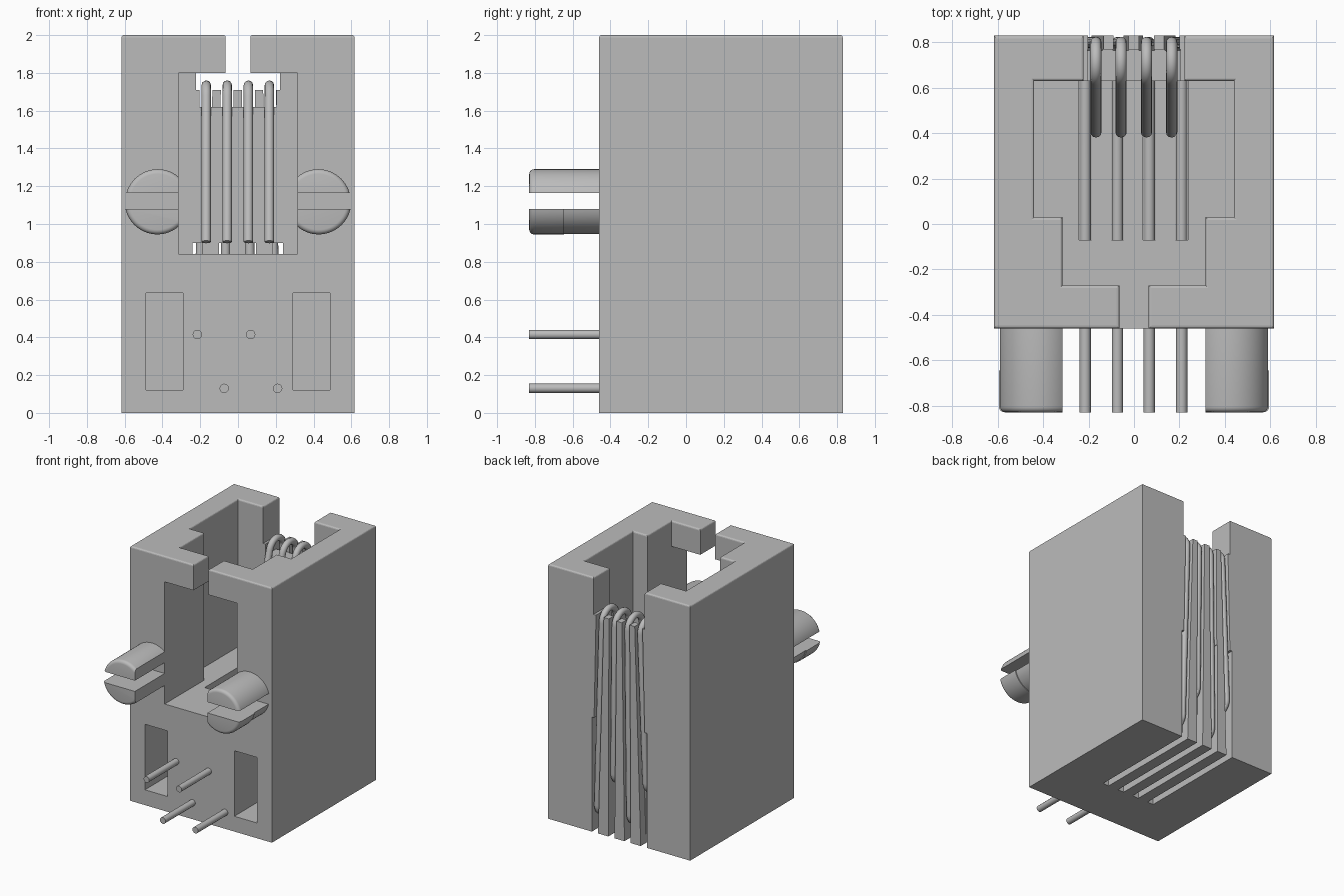
import bpy, bmesh, math
from mathutils import Vector, Matrix

cube = bpy.data.objects.get("Cube")
if cube:
    bpy.data.objects.remove(cube)

grey = bpy.data.materials.new("light grey plastic")
grey.use_nodes = True
colour = (0.5, 0.5, 0.5, 1)
grey.diffuse_color = colour
grey.node_tree.nodes["Principled BSDF"].inputs["Base Color"].default_value = colour


def add_object(name, data):
    obj = bpy.data.objects.new(name, data)
    data.materials.append(grey)
    bpy.context.scene.collection.objects.link(obj)
    return obj


def mesh_object(name, bm):
    bmesh.ops.recalc_face_normals(bm, faces=bm.faces)
    mesh = bpy.data.meshes.new(name)
    bm.to_mesh(mesh)
    bm.free()
    return add_object(name, mesh)


def prism(name, points, offset):
    """Extrude a flat polygon of 3D points by an offset."""
    bm = bmesh.new()
    face = bm.faces.new([bm.verts.new(p) for p in points])
    new = bmesh.ops.extrude_face_region(bm, geom=[face])["geom"]
    verts = [g for g in new if isinstance(g, bmesh.types.BMVert)]
    bmesh.ops.translate(bm, vec=offset, verts=verts)
    return mesh_object(name, bm)


def box(name, x, y, z):
    base = [(x[0], y[0], z[0]), (x[1], y[0], z[0]), (x[1], y[1], z[0]), (x[0], y[1], z[0])]
    return prism(name, base, (0, 0, z[1] - z[0]))


# Housing and the shapes cut out of it
FLOOR, FRONT, BACK = 0.84, -0.46, 0.83
housing = box("housing", (-0.617, 0.617), (FRONT, BACK), (0, 2))
pin_x = (-0.215, -0.073, 0.067, 0.21)
tip_x = (-0.168, -0.057, 0.055, 0.166)
pin_z = (0.415, 0.13, 0.415, 0.13)

outline = [(0.315, -0.27), (0.315, 0.03), (0.44, 0.03), (0.44, 0.63)]
outline += [(-x, y) for x, y in reversed(outline)]
cutters = [
    prism("socket_cutter", [(x, y, FLOOR) for x, y in outline], (0, 0, 1.3)),
    box("window_cutter", (-0.315, 0.315), (-0.6, -0.2), (FLOOR, 1.8)),
    box("latch_slot_cutter", (-0.065, 0.065), (-0.6, -0.2), (1.7, 2.1)),
    box("back_notch_cutter", (-0.222, 0.222), (0.55, 0.95), (1.71, 2.1)),
    box("comb_step_cutter", (-0.204, 0.204), (0.55, 0.77), (1.62, 1.9)),
]
for side in (-1, 1):
    cutters.append(box("pocket_cutter", sorted((side * 0.29, side * 0.487)),
                       (-0.6, 0.1), (0.12, 0.635)))
for bottom, top in zip(pin_x, tip_x):
    cutters.append(box("floor_slot_cutter", (bottom - 0.027, bottom + 0.027),
                       (-0.07, 0.9), (-0.1, 0.9)))
    groove = [(bottom - 0.027, 0.765, -0.01), (bottom + 0.027, 0.765, -0.01),
              (top + 0.034, 0.765, 1.75), (top - 0.034, 0.765, 1.75)]
    cutters.append(prism("groove_cutter", groove, (0, 0.2, 0)))

for cutter in cutters:
    cutter.hide_render = True
    mod = housing.modifiers.new(cutter.name, "BOOLEAN")
    mod.operation, mod.solver, mod.object = "DIFFERENCE", "EXACT", cutter

# Bake the cuts, then round the top rim
bpy.context.view_layer.update()
graph = bpy.context.evaluated_depsgraph_get()
baked = bpy.data.meshes.new_from_object(housing.evaluated_get(graph))
housing.modifiers.clear()
for cutter in cutters:
    bpy.data.objects.remove(cutter)
bm = bmesh.new()
bm.from_mesh(baked)
bmesh.ops.remove_doubles(bm, verts=bm.verts, dist=0.0005)
bmesh.ops.dissolve_limit(bm, angle_limit=0.01, verts=bm.verts, edges=bm.edges)
rim = [e for e in bm.edges if all(v.co.z > 1.999 for v in e.verts)
       and len(e.link_faces) == 2 and e.calc_face_angle() > 1]
bmesh.ops.bevel(bm, geom=rim, offset=0.012, segments=3, profile=0.5, affect="EDGES")
bm.to_mesh(baked)
bm.free()
housing.data = baked


def half_peg(name, side, radius, x, length, keep_up):
    """Half of a split mounting peg, trimmed flush with the window."""
    bm = bmesh.new()
    bmesh.ops.create_cone(bm, cap_ends=True, segments=64, radius1=radius,
                          radius2=radius, depth=length)
    end = [e for e in bm.edges if all(v.co.z > 0 for v in e.verts)]
    bmesh.ops.bevel(bm, geom=end, offset=0.025, segments=4, profile=0.5, affect="EDGES")
    bmesh.ops.transform(bm, verts=bm.verts, matrix=Matrix.Translation(
        (side * x, -0.83 + length / 2, 1.118)) @ Matrix.Rotation(math.pi / 2, 4, "X"))
    cuts = [((side * 0.315, 0, 0), (-side, 0, 0)),
            ((0, 0, 1.165), (0, 0, -1)) if keep_up else ((0, 0, 1.08), (0, 0, 1))]
    for point, normal in cuts:
        cut = bmesh.ops.bisect_plane(bm, geom=bm.verts[:] + bm.edges[:] + bm.faces[:],
                                     plane_co=point, plane_no=normal, clear_outer=True)
        edges = [g for g in cut["geom_cut"] if isinstance(g, bmesh.types.BMEdge)]
        bmesh.ops.edgeloop_fill(bm, edges=edges)
    return mesh_object(name, bm)


# Split mounting pegs, with a snap barb on each lower half
pegs = []
for side, label in ((-1, "right"), (1, "left")):
    pegs.append(half_peg(label + "_peg_upper", side, 0.172, 0.425, 0.38, True))
    pegs.append(half_peg(label + "_peg_lower", side, 0.170, 0.422, 0.38, False))
    pegs.append(half_peg(label + "_peg_barb", side, 0.173, 0.427, 0.185, False))
bpy.ops.object.select_all(action="DESELECT")
for peg in pegs:
    peg.select_set(True)
bpy.context.view_layer.objects.active = pegs[0]
bpy.ops.object.shade_smooth_by_angle(angle=math.radians(30))


def arc(cy, cz, radius, start, stop, steps=10):
    for i in range(steps + 1):
        a = math.radians(start + (stop - start) * i / steps)
        yield cy + radius * math.cos(a), cz + radius * math.sin(a)


# Contact wires: pin, rise up the back groove, loop over the comb, spring down
for i, (bottom, top, z) in enumerate(zip(pin_x, tip_x, pin_z)):
    path = [(-0.83, z)]
    path += arc(0.72, z + 0.08, 0.08, -90, 0)
    path += arc(0.715, 1.65, 0.085, 0, 164, 16)
    path += [(0.405, 0.905)]
    curve = bpy.data.curves.new("contact_wire", "CURVE")
    curve.dimensions = "3D"
    curve.bevel_depth = 0.025
    curve.bevel_resolution = 4
    curve.use_fill_caps = True
    spline = curve.splines.new("POLY")
    spline.points.add(len(path) - 1)
    for n, (point, (y, pz)) in enumerate(zip(spline.points, path)):
        blend = 0 if n < 2 else 1 if n > 12 else (pz - z) / (1.65 - z)
        point.co = (bottom + (top - bottom) * blend, y, pz, 1)
    add_object("contact_wire_%d" % (i + 1), curve)
